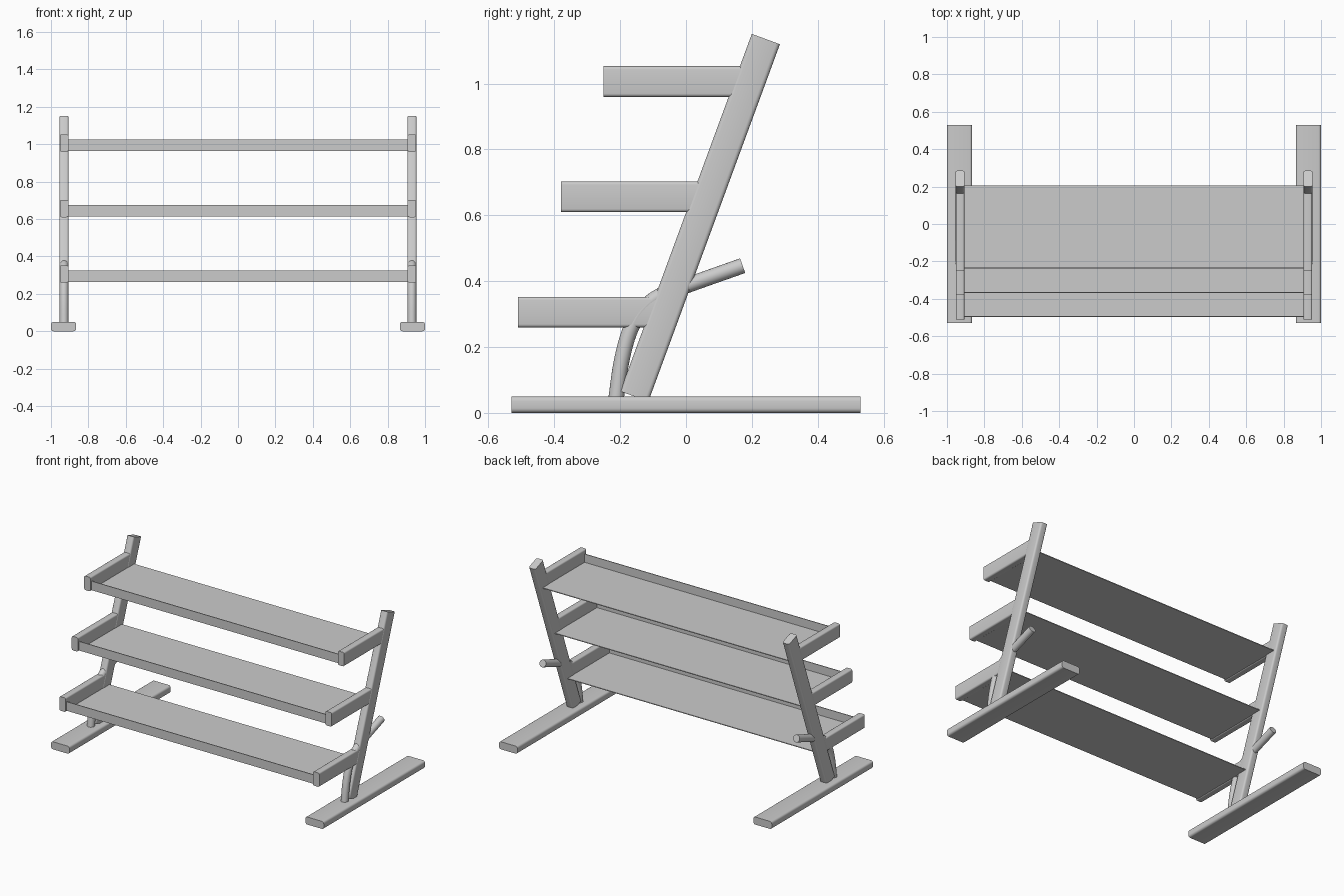
import bpy, bmesh, math
from mathutils import Vector

if "Cube" in bpy.data.objects:
    bpy.data.objects.remove(bpy.data.objects["Cube"])

X = 0.93  # centre of each side frame


def finish(name, bm, mirror=True):
    bmesh.ops.recalc_face_normals(bm, faces=bm.faces)
    me = bpy.data.meshes.new(name)
    bm.to_mesh(me)
    bm.free()
    ob = bpy.data.objects.new(name, me)
    bpy.context.collection.objects.link(ob)
    if mirror:
        ob.modifiers.new("Mirror", 'MIRROR').use_axis[0] = True
    bpy.ops.object.select_all(action='DESELECT')
    bpy.context.view_layer.objects.active = ob
    ob.select_set(True)
    bpy.ops.object.shade_smooth_by_angle(angle=math.radians(35))
    return ob


def rounded_rect(w, h, r, seg=4):
    pts = []
    for i, (sx, sy) in enumerate([(1, 1), (-1, 1), (-1, -1), (1, -1)]):
        for k in range(seg + 1):
            a = math.pi / 2 * (i + k / seg)
            pts.append((sx * (w / 2 - r) + r * math.cos(a),
                        sy * (h / 2 - r) + r * math.sin(a)))
    return pts


def sweep(name, profile, path, x=X):
    """Sweep a profile along a (y, z) path at a fixed x, with capped ends."""
    bm = bmesh.new()
    pts = [Vector((x, y, z)) for y, z in path]
    rings = []
    for i, p in enumerate(pts):
        t = (pts[min(i + 1, len(pts) - 1)] - pts[max(i - 1, 0)]).normalized()
        side = Vector((1, 0, 0))
        up = side.cross(t)
        rings.append([bm.verts.new(p + side * a + up * b) for a, b in profile])
    n = len(profile)
    for r0, r1 in zip(rings, rings[1:]):
        for k in range(n):
            bm.faces.new((r0[k], r0[(k + 1) % n], r1[(k + 1) % n], r1[k]))
    bm.faces.new(rings[0])
    bm.faces.new(rings[-1])
    return finish(name, bm)


def smooth_path(p, steps=5):
    """Catmull-Rom curve through the points."""
    p = [Vector(q) for q in p]
    p = [2 * p[0] - p[1]] + p + [2 * p[-1] - p[-2]]
    out = []
    for a, b, c, d in zip(p, p[1:], p[2:], p[3:]):
        for k in range(steps):
            t = k / steps
            out.append(0.5 * (2 * b + (c - a) * t + (2 * a - 5 * b + 4 * c - d) * t * t
                              + (3 * b - a - 3 * c + d) * t ** 3))
    return out + [p[-2]]


# Feet on the floor
sweep("foot", rounded_rect(0.135, 0.05, 0.014), [(-0.53, 0.025), (0.53, 0.025)], 0.9325)

# Leaning posts
sweep("post", rounded_rect(0.05, 0.091, 0.012), [(-0.157, 0.05), (0.2425, 1.135)])

# Bent brace tubes passing through the posts
circle = [(0.0235 * math.cos(a * math.tau / 20), 0.0235 * math.sin(a * math.tau / 20))
          for a in range(20)]
sweep("brace_tube", circle, smooth_path([
    (-0.212, 0.045), (-0.197, 0.15), (-0.172, 0.245), (-0.135, 0.31),
    (-0.08, 0.355), (0.0, 0.386), (0.172, 0.447)]))

# Three tiers: side arms plus a thin shelf with a raised front lip
for i in range(3):
    y, z = -0.51 + 0.13 * i, 0.26 + 0.35 * i
    sweep(f"shelf_arm_{i + 1}", rounded_rect(0.046, 0.093, 0.01),
          [(y, z + 0.046), (y + 0.43, z + 0.046)])
    t, yf, yb, z0, z1 = 0.005, y + 0.012, y + 0.457, z + 0.004, z + 0.064
    section = [(yf, z0), (yb, z0), (yb, z0 + t), (yf + t, z0 + t), (yf + t, z1), (yf, z1)]
    bm = bmesh.new()
    face = bm.faces.new([bm.verts.new((-0.91, a, b)) for a, b in section])
    ext = bmesh.ops.extrude_face_region(bm, geom=[face], use_keep_orig=True)
    bmesh.ops.translate(bm, vec=(1.82, 0, 0),
                        verts=[v for v in ext["geom"] if isinstance(v, bmesh.types.BMVert)])
    finish(f"shelf_{i + 1}", bm, mirror=False)
